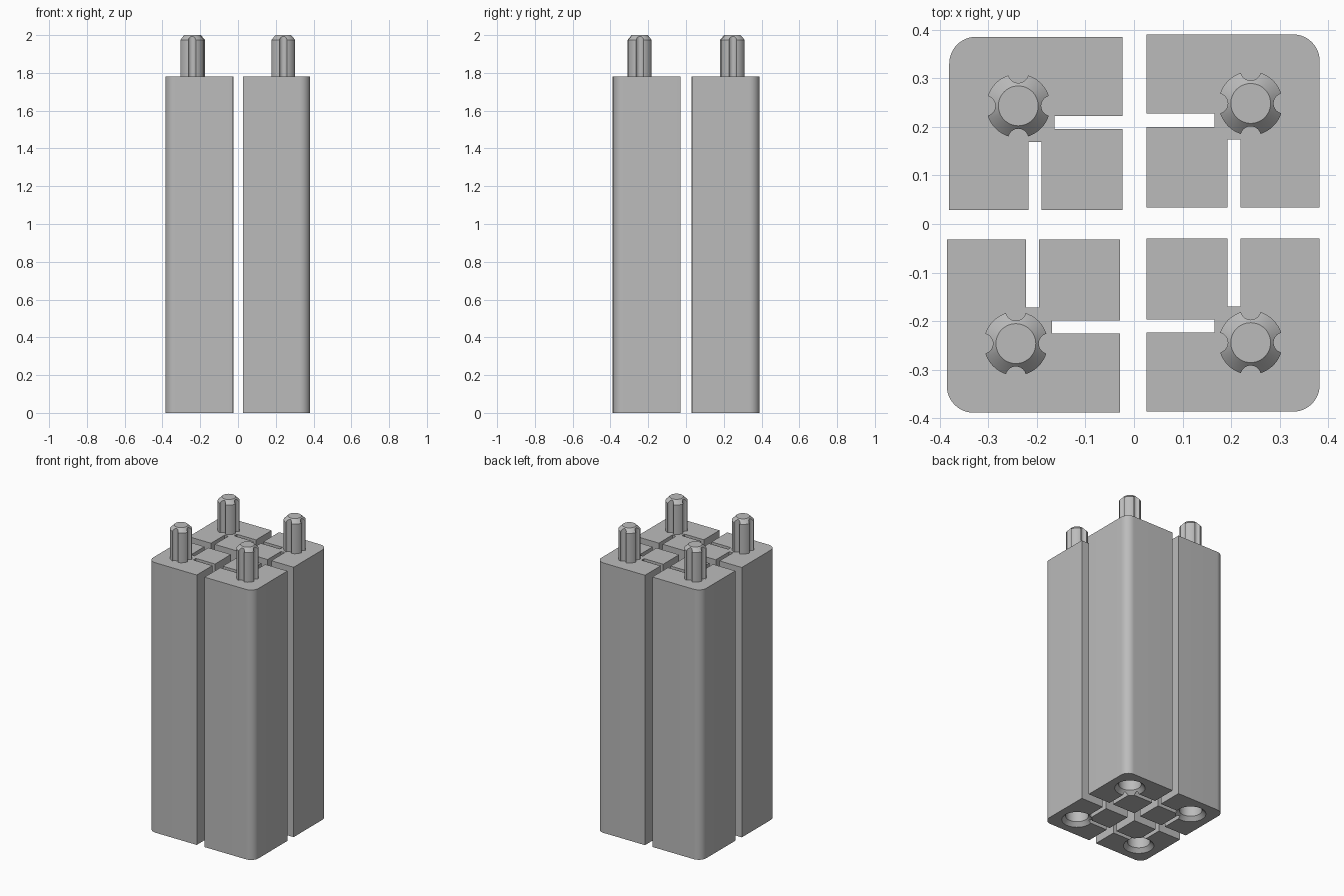
import bpy, bmesh, math

if "Cube" in bpy.data.objects:
    bpy.data.objects.remove(bpy.data.objects["Cube"])

SIZE, HEIGHT, CORNER = 0.356, 1.78, 0.055     # post width, height, outer corner radius
SLOT_A, SLOT_B, SLOT_DEPTH = 0.166, 0.193, 0.14
AXIS = 0.214                                  # peg and socket centre from inner corner

grey = bpy.data.materials.new("grey")
grey.diffuse_color = (0.5, 0.5, 0.5, 1)
grey.use_nodes = True
grey.node_tree.nodes["Principled BSDF"].inputs["Base Color"].default_value = grey.diffuse_color


def finish(bm, name):
    bmesh.ops.recalc_face_normals(bm, faces=bm.faces)
    me = bpy.data.meshes.new(name)
    bm.to_mesh(me)
    bm.free()
    me.materials.append(grey)
    ob = bpy.data.objects.new(name, me)
    bpy.context.collection.objects.link(ob)
    return ob


def prism(name, pts, z0, z1):
    bm = bmesh.new()
    face = bm.faces.new([bm.verts.new((x, y, z0)) for x, y in pts])
    ext = bmesh.ops.extrude_face_region(bm, geom=[face])["geom"]
    top = [v for v in ext if isinstance(v, bmesh.types.BMVert)]
    bmesh.ops.translate(bm, vec=(0, 0, z1 - z0), verts=top)
    return finish(bm, name)


def lathe(name, profile, cx, cy, n=48):
    # closed solid from (radius, z) rings
    bm = bmesh.new()
    rings = [[bm.verts.new((cx + r * math.cos(2 * math.pi * i / n),
                            cy + r * math.sin(2 * math.pi * i / n), z))
              for i in range(n)] for r, z in profile]
    for a, b in zip(rings, rings[1:]):
        for i in range(n):
            j = (i + 1) % n
            bm.faces.new((a[i], a[j], b[j], b[i]))
    bm.faces.new(rings[0][::-1])
    bm.faces.new(rings[-1])
    return finish(bm, name)


def cut(ob, cutters):
    for c in cutters:
        m = ob.modifiers.new("cut", 'BOOLEAN')
        m.operation, m.solver, m.object = 'DIFFERENCE', 'EXACT', c
    dg = bpy.context.evaluated_depsgraph_get()
    me = bpy.data.meshes.new_from_object(ob.evaluated_get(dg))
    ob.modifiers.clear()
    ob.data = me
    for c in cutters:
        bpy.data.objects.remove(c)


def smooth(ob):
    bpy.ops.object.select_all(action='DESELECT')
    ob.select_set(True)
    bpy.context.view_layer.objects.active = ob
    bpy.ops.object.shade_smooth_by_angle(angle=math.radians(30))


# post cross-section: two slots on the inner sides, one rounded outer corner
section = [(0, 0), (SLOT_A, 0), (SLOT_A, SLOT_DEPTH), (SLOT_B, SLOT_DEPTH),
           (SLOT_B, 0), (SIZE, 0)]
section += [(SIZE - CORNER + CORNER * math.cos(a), SIZE - CORNER + CORNER * math.sin(a))
            for a in (math.pi / 2 * i / 12 for i in range(13))]
section += [(0, SIZE), (0, SLOT_B), (SLOT_DEPTH, SLOT_B), (SLOT_DEPTH, SLOT_A), (0, SLOT_A)]

# inner corner of each post and its outward directions
posts = {"front_right": (0.026, -0.030, 1, -1), "back_right": (0.026, 0.034, 1, 1),
         "back_left": (-0.024, 0.029, -1, 1), "front_left": (-0.029, -0.032, -1, -1)}

for side, (ox, oy, sx, sy) in posts.items():
    cx, cy = ox + sx * AXIS, oy + sy * AXIS

    # post with a chamfered socket underneath
    post = prism(side + "_post", [(ox + sx * u, oy + sy * v) for u, v in section], 0, HEIGHT)
    socket = lathe("socket_cutter", [(0.096, -0.005), (0.068, 0.025), (0.068, 0.24)], cx, cy)
    cut(post, [socket])
    smooth(post)

    # peg with four grooves and a chamfered tip
    peg = lathe(side + "_peg", [(0.066, HEIGHT - 0.002), (0.066, 1.975), (0.041, 2.0)], cx, cy)
    grooves = [lathe("groove_cutter", [(0.021, 1.7), (0.021, 2.1)],
                     cx + 0.068 * math.cos(k * math.pi / 2),
                     cy + 0.068 * math.sin(k * math.pi / 2), 24) for k in range(4)]
    cut(peg, grooves)
    smooth(peg)
